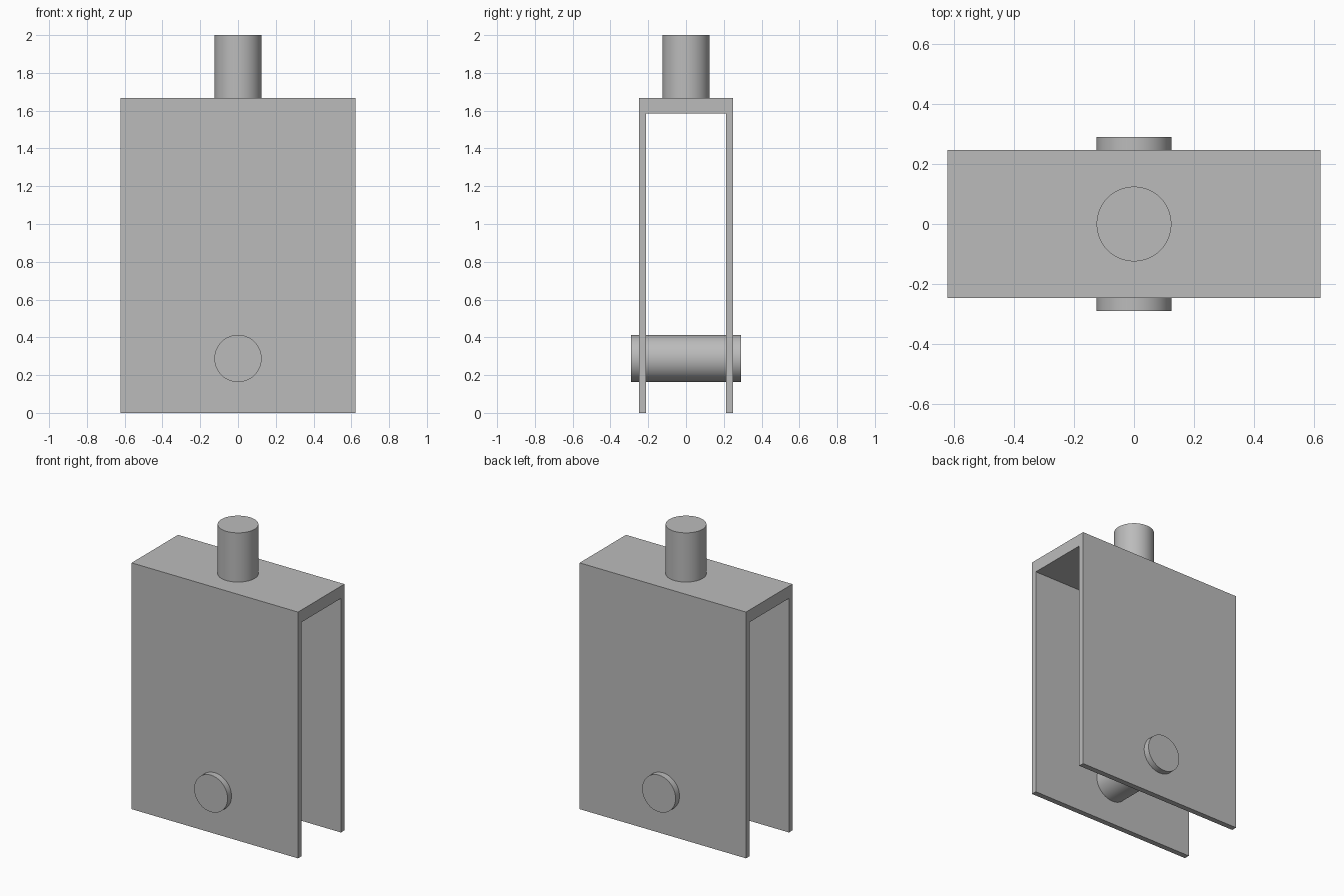
import bpy, bmesh, math
from mathutils import Vector

cube = bpy.data.objects.get("Cube")
if cube:
    bpy.data.objects.remove(cube, do_unlink=True)

# Single plain grey finish
grey = bpy.data.materials.new("plain grey")
grey.use_nodes = True
colour = (0.5, 0.5, 0.5, 1)
grey.diffuse_color = colour
grey.node_tree.nodes["Principled BSDF"].inputs["Base Color"].default_value = colour

# Main sizes
HALF_WIDTH, HALF_DEPTH = 0.623, 0.248
WALL, ROOF = 0.037, 0.083
SHOULDER, TOP = 1.667, 2.0
RADIUS, PIN_HEIGHT, PIN_LENGTH = 0.125, 0.288, 0.58


def extruded_bracket(name):
    """Upside-down U profile in the yz plane, extruded along x."""
    inner, ceiling = HALF_DEPTH - WALL, SHOULDER - ROOF
    half = [(inner, ceiling), (inner, 0), (HALF_DEPTH, 0), (HALF_DEPTH, SHOULDER)]
    profile = half + [(-y, z) for y, z in reversed(half)]
    bm = bmesh.new()
    face = bm.faces.new([bm.verts.new((-HALF_WIDTH, y, z)) for y, z in profile])
    result = bmesh.ops.extrude_face_region(bm, geom=[face])
    moved = [v for v in result["geom"] if isinstance(v, bmesh.types.BMVert)]
    bmesh.ops.translate(bm, verts=moved, vec=Vector((2 * HALF_WIDTH, 0, 0)))
    bmesh.ops.recalc_face_normals(bm, faces=bm.faces)
    mesh = bpy.data.meshes.new(name)
    bm.to_mesh(mesh)
    bm.free()
    mesh.materials.append(grey)
    obj = bpy.data.objects.new(name, mesh)
    bpy.context.collection.objects.link(obj)
    return obj


def rod(name, length, location, tilt=0):
    bpy.ops.mesh.primitive_cylinder_add(vertices=64, radius=RADIUS, depth=length,
                                        location=location, rotation=(tilt, 0, 0))
    obj = bpy.context.object
    obj.name = name
    obj.data.materials.append(grey)
    bpy.ops.object.shade_smooth_by_angle(angle=math.radians(30))
    return obj


# Bracket, upright stem and cross pin through both walls
extruded_bracket("bracket")
rod("stem", TOP - SHOULDER, (0, 0, (TOP + SHOULDER) / 2))
rod("cross_pin", PIN_LENGTH, (0, 0, PIN_HEIGHT), math.pi / 2)
